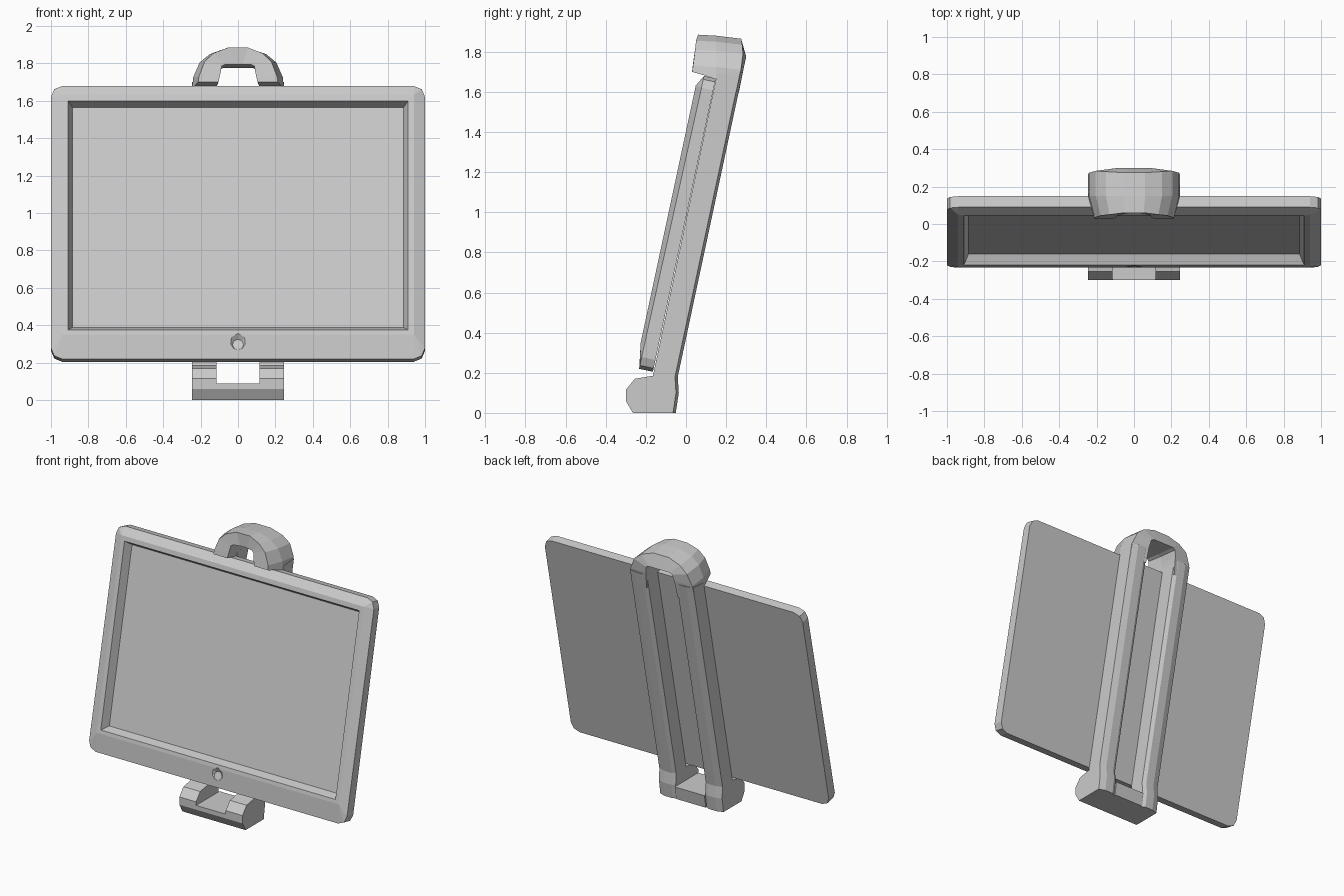
import bpy, bmesh, math
from mathutils import Matrix

cube = bpy.data.objects.get("Cube")
if cube:
    bpy.data.objects.remove(cube, do_unlink=True)

grey = bpy.data.materials.new("plain grey")
grey.use_nodes = True
grey.diffuse_color = (0.6, 0.6, 0.6, 1)
grey.node_tree.nodes["Principled BSDF"].inputs["Base Color"].default_value = (0.6, 0.6, 0.6, 1)


def loft(bm, sections):
    """Join closed rings of equal length and cap both ends."""
    rings = [[bm.verts.new(p) for p in s] for s in sections]
    for a, b in zip(rings, rings[1:]):
        for i in range(len(a)):
            j = (i + 1) % len(a)
            bm.faces.new((a[i], a[j], b[j], b[i]))
    bm.faces.new(rings[0])
    bm.faces.new(rings[-1])


def finish(name, bm):
    bmesh.ops.remove_doubles(bm, verts=bm.verts, dist=1e-5)
    bmesh.ops.recalc_face_normals(bm, faces=bm.faces)
    mesh = bpy.data.meshes.new(name)
    bm.to_mesh(mesh)
    bm.free()
    mesh.materials.append(grey)
    ob = bpy.data.objects.new(name, mesh)
    bpy.context.collection.objects.link(ob)
    return ob


# Leaning frame: local x across, local y up the slab, local z out of its front
LEAN = math.radians(12.1)
lean = Matrix.Translation((0, -0.165, 0.205)) @ Matrix.Rotation(math.pi / 2 - LEAN, 4, 'X')


def ring(half, low, high, corner, depth, low_depth=None):
    """Rectangle with two-segment rounded corners."""
    pts = []
    for k, (sx, top) in enumerate(((1, 1), (-1, 1), (-1, 0), (1, 0))):
        for step in range(3):
            a = math.radians(90 * k + 45 * step)
            cx = sx * (half - corner)
            cy = high - corner if top else low + corner
            d = depth if top or low_depth is None else low_depth
            pts.append((cx + corner * math.cos(a), cy + corner * math.sin(a), d))
    return pts


# Slab with sloped bezel and sunken screen
bm = bmesh.new()
loft(bm, [
    ring(1.0, 0.0, 1.495, 0.06, 0.0),
    ring(1.0, 0.0, 1.495, 0.06, 0.06, 0.07),
    ring(0.94, 0.13, 1.44, 0, 0.09),
    ring(0.91, 0.155, 1.407, 0, 0.09),
    ring(0.885, 0.18, 1.382, 0, 0.035),
])
slab = finish("tablet_slab", bm)
slab.matrix_world = lean

# Round button dimple below the screen
bm = bmesh.new()
bmesh.ops.create_cone(bm, cap_ends=True, segments=8, radius1=0.03, radius2=0.06, depth=0.03)
cutter = finish("button_cutter", bm)
cutter.matrix_world = lean @ Matrix.Translation((0, 0.08, 0.088)) @ Matrix.Rotation(math.radians(-8), 4, 'X')
cutter.hide_render = True
cutter.hide_viewport = True
cut = slab.modifiers.new("button_dimple", 'BOOLEAN')
cut.operation = 'DIFFERENCE'
cut.solver = 'EXACT'
cut.object = cutter

# Two rails, each with its foot lip
FRONT = [(-0.265, 0), (-0.30, 0.06), (-0.30, 0.115), (-0.255, 0.17), (-0.165, 0.185), (0.155, 1.69)]
BACK = [(0.27, 1.70), (-0.055, 0.18), (-0.05, 0.10), (-0.065, 0)]


def rail_slice(x, bulge):
    return [(x, y, z) for y, z in FRONT] + [(x, y + bulge, z) for y, z in BACK]


for side, name in ((1, "left_rail"), (-1, "right_rail")):
    bm = bmesh.new()
    loft(bm, [rail_slice(side * x, b) for x, b in ((0.245, 0), (0.20, 0.014), (0.14, 0.014), (0.115, 0))])
    finish(name, bm)

# Low bar joining the feet
bm = bmesh.new()
bar = [(-0.265, 0), (-0.30, 0.06), (-0.30, 0.09), (-0.04, 0.09), (-0.055, 0)]
loft(bm, [[(x, y, z) for y, z in bar] for x in (-0.115, 0.115)])
finish("foot_bar", bm)

# Arched hook over the top
OUTER = [(0.245, 0), (0.24, 1.73), (0.205, 1.81), (0.15, 1.855), (0.06, 1.885)]
INNER = [(0.12, 0), (0.11, 1.74), (0.10, 1.785), (0.08, 1.795), (0.03, 1.795)]


def arch(scale, base, drop, outer_y, inner_y):
    def half(points, ys):
        return [(x * scale, y, (z or base + drop) - drop) for (x, z), y in zip(points, ys)]
    out, inn = half(OUTER, outer_y), half(INNER, inner_y)
    flip = lambda pts: [(-x, y, z) for x, y, z in pts]
    return out + flip(out)[::-1] + flip(inn) + inn[::-1]


front_y = [0.03, 0.035, 0.045, 0.05, 0.06]
middle_y = [0.15] * 5
sections = [
    arch(0.87, 1.70, 0, front_y, front_y),
    arch(1.0, 1.665, 0.005, middle_y, middle_y),
    arch(1.0, 1.60, 0.02, [0.25, 0.274, 0.284, 0.28, 0.275], [0.264, 0.288, 0.298, 0.30, 0.30]),
]
bm = bmesh.new()
loft(bm, sections)
# Replace the concave end caps with neat quads around the arch
bmesh.ops.delete(bm, geom=[f for f in bm.faces if len(f.verts) > 4], context='FACES_ONLY')
bm.verts.ensure_lookup_table()
count = len(sections[0])
for start in (0, 2 * count):
    v = [bm.verts[start + i] for i in range(count)]
    for i in range(count // 2 - 1):
        bm.faces.new((v[i], v[i + 1], v[-2 - i], v[-1 - i]))
finish("top_hook", bm)
